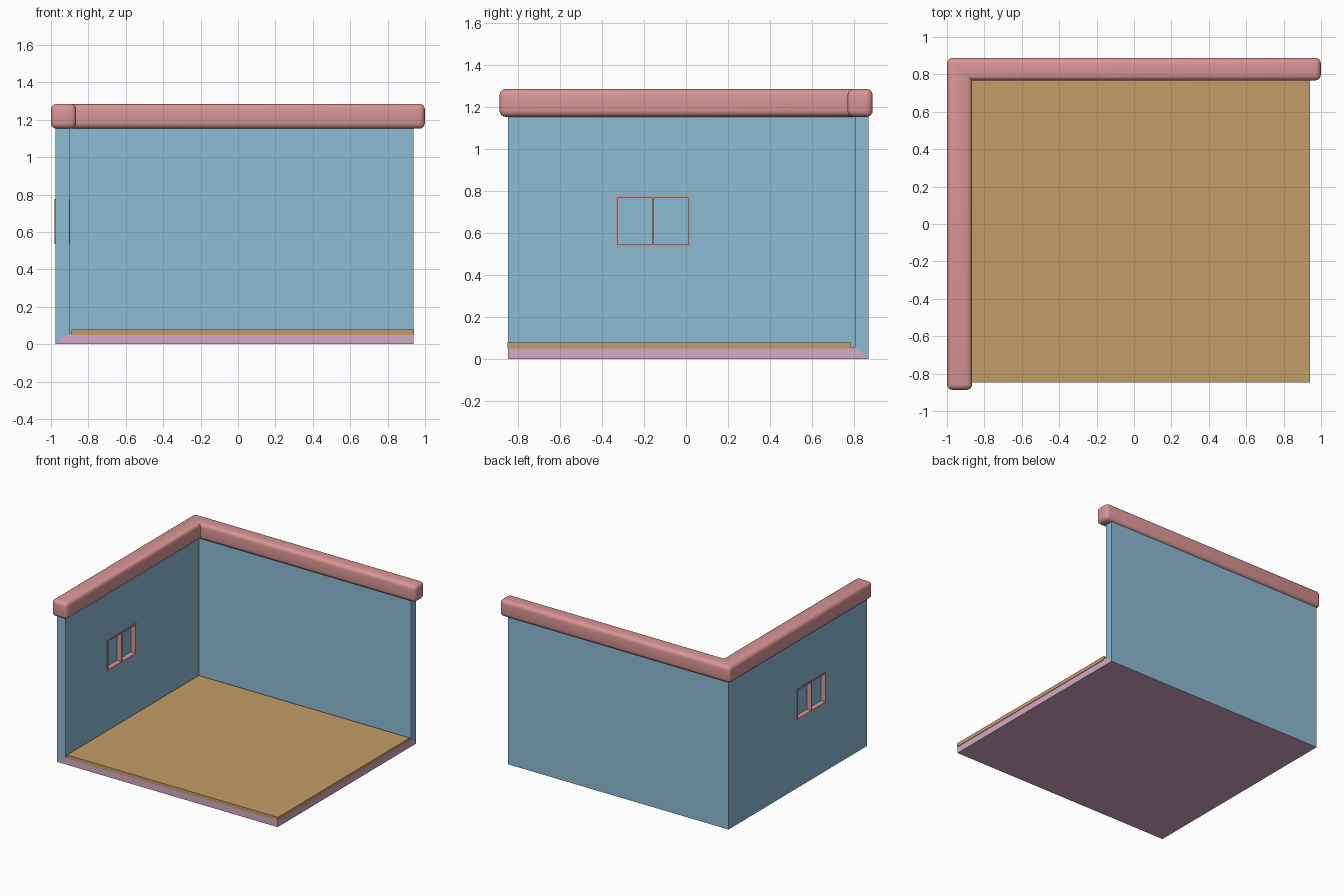
import bpy, bmesh

if "Cube" in bpy.data.objects:
    bpy.data.objects.remove(bpy.data.objects["Cube"])


def srgb(r, g, b):
    f = lambda c: (c / 255 / 12.92) if c < 11 else ((c / 255 + 0.055) / 1.055) ** 2.4
    return (f(r), f(g), f(b), 1)


def material(name, rgb):
    m = bpy.data.materials.new(name)
    m.diffuse_color = srgb(*rgb)
    m.use_nodes = True
    m.node_tree.nodes["Principled BSDF"].inputs["Base Color"].default_value = m.diffuse_color
    return m


BLUE = material("wall_blue", (140, 187, 212))
PINK = material("trim_pink", (217, 149, 149))
LILAC = material("base_lilac", (214, 168, 199))
WOOD = material("floor_tan", (196, 157, 103))


def finish(name, bm, *mats):
    bmesh.ops.recalc_face_normals(bm, faces=bm.faces)
    me = bpy.data.meshes.new(name)
    bm.to_mesh(me)
    bm.free()
    for m in mats:
        me.materials.append(m)
    ob = bpy.data.objects.new(name, me)
    bpy.context.collection.objects.link(ob)
    return ob


def box(name, lo, hi, mat):
    bm = bmesh.new()
    bmesh.ops.create_cube(bm, size=1)
    for v in bm.verts:
        v.co = [(a + b) / 2 + c * (b - a) for a, b, c in zip(lo, hi, v.co)]
    return finish(name, bm, mat)


# Room shell: three mitred slabs (left wall, back wall, base) meeting in a corner
OUT, INN, END = (-0.977, 0.868, 0.0), (-0.902, 0.803, 0.057), (0.937, -0.847, 1.22)
bm = bmesh.new()
layers = []
for corner in (OUT, INN):
    layers.append({(a, b, c): bm.verts.new([END[i] if s else corner[i] for i, s in enumerate((a, b, c))])
                   for a in (0, 1) for b in (0, 1) for c in (0, 1) if a * b * c == 0})
outer, inner = layers
for axis in range(3):
    keys = []
    for u, v in ((0, 0), (1, 0), (1, 1), (0, 1)):
        k = [u, v]
        k.insert(axis, 0)
        keys.append(tuple(k))
    faces = [bm.faces.new([layer[k] for k in keys]) for layer in layers]
    for p, q in ((1, 2), (2, 3)):   # open rims
        faces.append(bm.faces.new([outer[keys[p]], outer[keys[q]], inner[keys[q]], inner[keys[p]]]))
    for f in faces:
        f.material_index = 1 if axis == 2 else 0
shell = finish("room_shell", bm, BLUE, LILAC)

# Window opening through the left wall
Y0, Y1, Z0, Z1 = -0.335, 0.022, 0.535, 0.777
cutter = box("window_cutter", (-1.1, Y0 + 0.004, Z0 + 0.004), (-0.8, Y1 - 0.004, Z1 - 0.004), BLUE)
cutter.hide_render = True
cutter.hide_set(True)
cut = shell.modifiers.new("window", 'BOOLEAN')
cut.operation = 'DIFFERENCE'
cut.solver = 'EXACT'
cut.object = cutter

# Window frame bars, mullion and pane
XA, XB, W = -0.981, -0.897, 0.010
ym = (Y0 + Y1) / 2
box("window_sill", (XA, Y0, Z0), (XB, Y1, Z0 + W), PINK)
box("window_head", (XA, Y0, Z1 - W), (XB, Y1, Z1), PINK)
for name, y in (("front_jamb", Y0), ("mullion", ym - W / 2), ("back_jamb", Y1 - W)):
    box("window_" + name, (XA, y, Z0 + W), (XB, y + W, Z1 - W), PINK)
box("window_pane", (-0.943, Y0 + 0.005, Z0 + 0.005), (-0.937, Y1 - 0.005, Z1 - 0.005), BLUE)

# Floor boards
box("floor", (-0.89, -0.848, 0.05), (0.941, 0.785, 0.078), WOOD)

# Rounded coping along both wall tops
bm = bmesh.new()
outline = [(-1, -0.887), (-0.865, -0.887), (-0.865, 0.768), (0.999, 0.768), (0.999, 0.888), (-1, 0.888)]
face = bm.faces.new([bm.verts.new((x, y, 1.152)) for x, y in outline])
ext = bmesh.ops.extrude_face_region(bm, geom=[face])
for v in ext["geom"]:
    if isinstance(v, bmesh.types.BMVert):
        v.co.z = 1.285
bmesh.ops.recalc_face_normals(bm, faces=bm.faces)
edges = [e for e in bm.edges
         if not all(abs(v.co.x + 0.865) < 1e-4 and abs(v.co.y - 0.768) < 1e-4 for v in e.verts)]
bmesh.ops.bevel(bm, geom=edges, offset=0.03, segments=4, profile=0.5, affect='EDGES', clamp_overlap=True)
coping = finish("wall_coping", bm, PINK)
bpy.context.view_layer.objects.active = coping
coping.select_set(True)
bpy.ops.object.shade_smooth_by_angle(angle=0.7)
